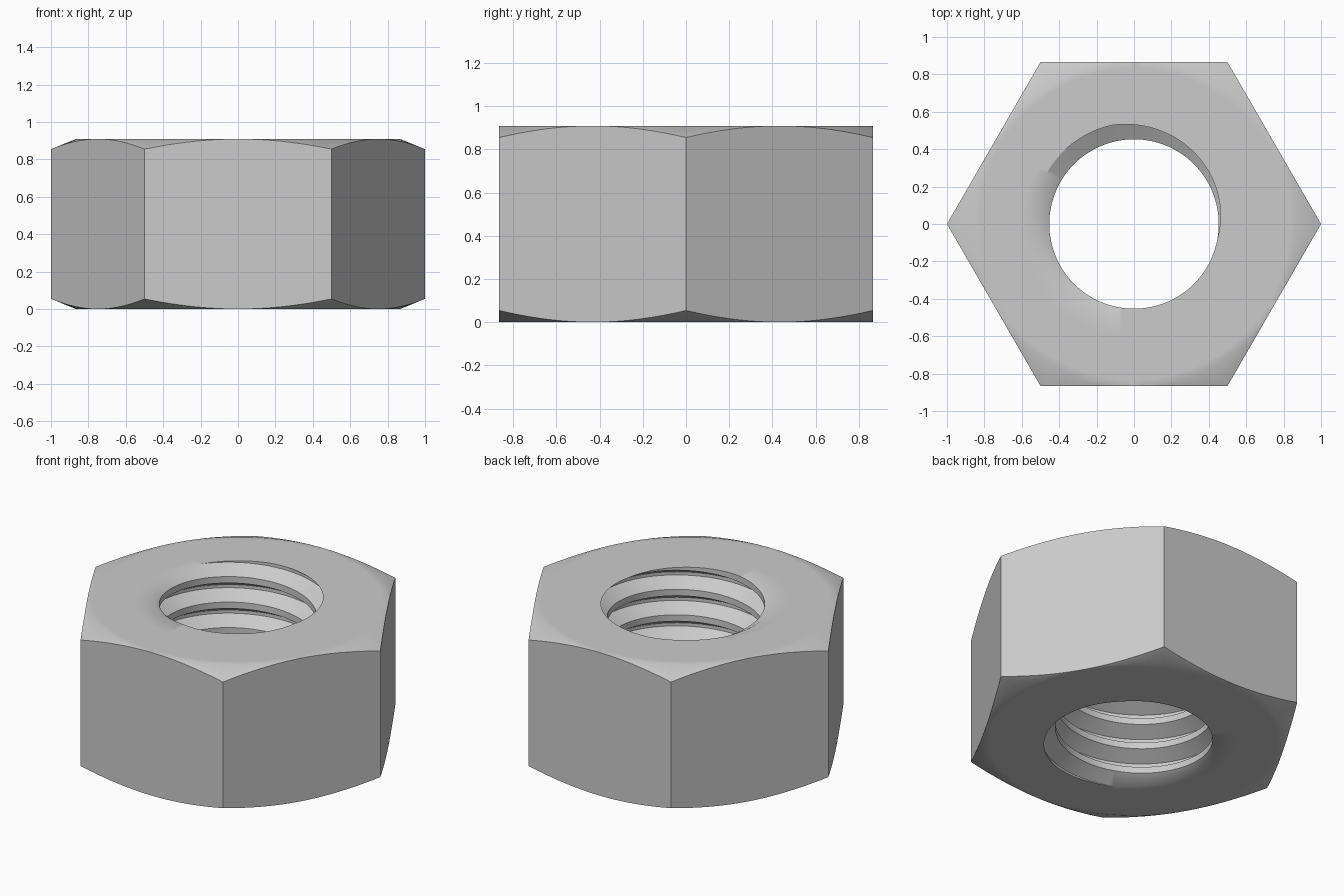
import bpy
import bmesh
from math import cos, sin, pi, radians, floor

if "Cube" in bpy.data.objects:
    bpy.data.objects.remove(bpy.data.objects["Cube"], do_unlink=True)

HEIGHT = 0.909
FLAT = 3 ** 0.5 / 2            # centre to flat; corners lie at radius 1
DROP = 0.054                   # chamfer depth at the corners
PITCH = 0.162
MINOR, MAJOR = 0.453, 0.541    # thread crest and root radii
START = radians(148)           # where the thread root leaves the top face
STEPS = 144

# Thread profile over one pitch: root flat, flank, crest flat, flank
PROFILE = [(0, MAJOR), (1 / 8, MAJOR), (7 / 16, MINOR), (11 / 16, MINOR), (1, MAJOR)]


def thread_radius(z, angle):
    f = (z - HEIGHT) / PITCH - (angle - START) / (2 * pi)
    f -= floor(f)
    for (a, ra), (b, rb) in zip(PROFILE, PROFILE[1:]):
        if f <= b:
            return ra + (rb - ra) * (f - a) / (b - a)


def hex_radius(angle):
    return FLAT / cos(angle % (pi / 3) - pi / 6)


def section(angle):
    """Closed radial section: threaded bore, top, outer wall, underside."""
    turn = (angle - START) / (2 * pi)
    bore = []
    for k in range(-8, 3):
        for f, _ in PROFILE[:-1]:
            z = HEIGHT + PITCH * (k + f + turn)
            z = min(max(z, 0), HEIGHT)
            # nudge-free at breakpoints because the profile is continuous
            bore.append((thread_radius(z, angle), z))
    outer = hex_radius(angle)
    drop = DROP * (outer - FLAT) / (1 - FLAT)
    rings = [0.6, 0.83, FLAT]
    top = [(r, HEIGHT) for r in rings] + [(outer, HEIGHT - drop)]
    under = [(outer, drop)] + [(r, 0) for r in reversed(rings)]
    return bore + top + under


# Sweep the section around the axis
bm = bmesh.new()
columns = []
for i in range(STEPS + 1):
    a = 2 * pi * i / STEPS
    columns.append([bm.verts.new((r * cos(a), r * sin(a), z)) for r, z in section(a)])
for left, right in zip(columns, columns[1:]):
    n = len(left)
    for j in range(n):
        k = (j + 1) % n
        bm.faces.new((left[j], left[k], right[k], right[j]))
bmesh.ops.remove_doubles(bm, verts=bm.verts, dist=1e-5)
bmesh.ops.dissolve_degenerate(bm, edges=bm.edges, dist=1e-5)
bmesh.ops.recalc_face_normals(bm, faces=bm.faces)

mesh = bpy.data.meshes.new("hex_nut")
bm.to_mesh(mesh)
bm.free()
nut = bpy.data.objects.new("hex_nut", mesh)
bpy.context.collection.objects.link(nut)

# Plain grey metal
grey = bpy.data.materials.new("light_grey")
grey.use_nodes = True
colour = (0.6, 0.6, 0.6, 1)
grey.diffuse_color = colour
grey.node_tree.nodes["Principled BSDF"].inputs["Base Color"].default_value = colour
mesh.materials.append(grey)

bpy.ops.object.select_all(action="DESELECT")
nut.select_set(True)
bpy.context.view_layer.objects.active = nut
bpy.ops.object.shade_smooth_by_angle(angle=radians(35))
